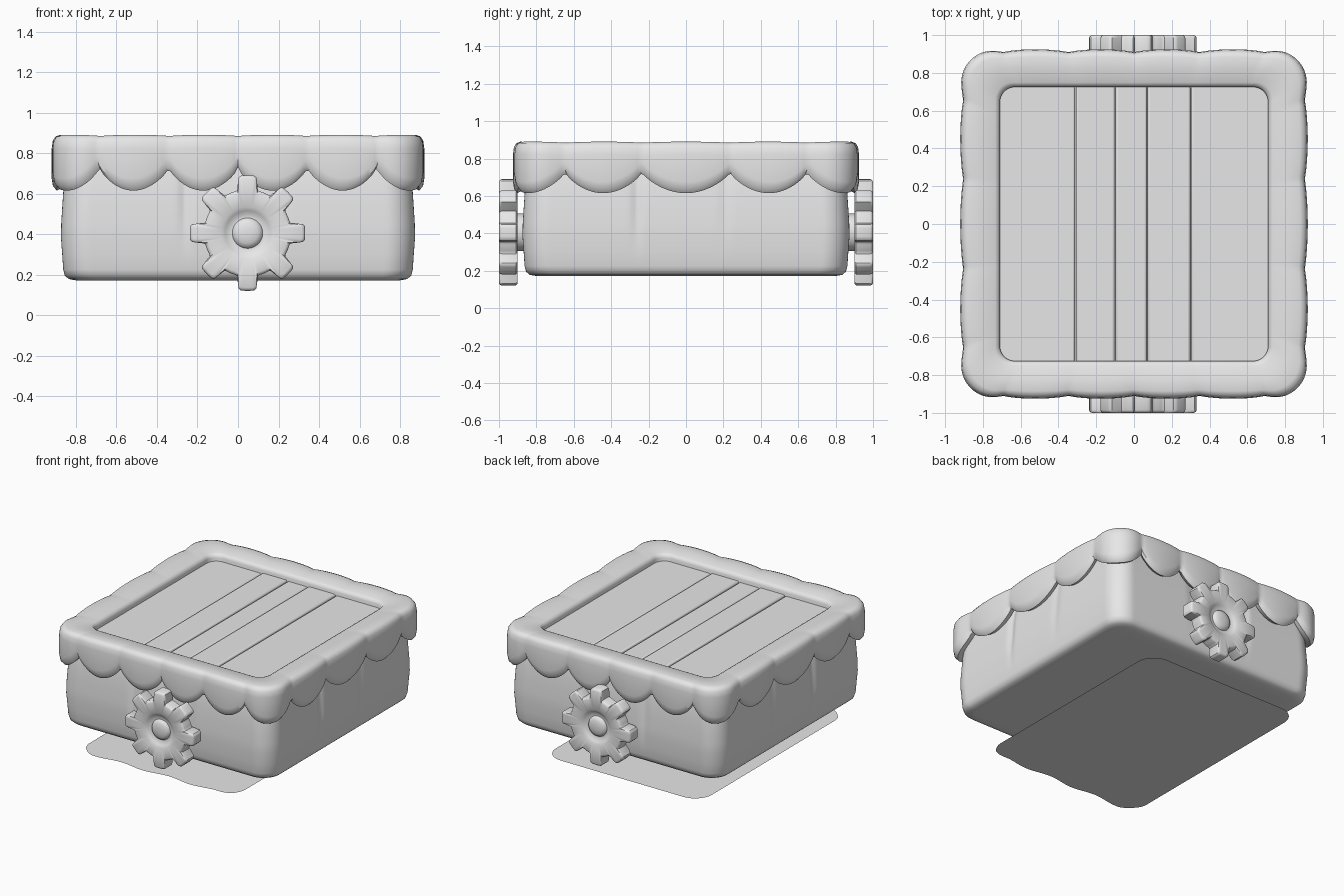
import bpy, bmesh, math

if "Cube" in bpy.data.objects:
    bpy.data.objects.remove(bpy.data.objects["Cube"])

grey = bpy.data.materials.new("plain grey")
grey.diffuse_color = (0.8, 0.8, 0.8, 1)
grey.use_nodes = True
grey.node_tree.nodes["Principled BSDF"].inputs["Base Color"].default_value = grey.diffuse_color


def finish(name, bm):
    bmesh.ops.recalc_face_normals(bm, faces=bm.faces)
    me = bpy.data.meshes.new(name)
    bm.to_mesh(me)
    bm.free()
    me.materials.append(grey)
    ob = bpy.data.objects.new(name, me)
    bpy.context.collection.objects.link(ob)
    return ob


def loft(name, rings, closed=False):
    """Join equal-length loops of points; cap both ends unless closed."""
    bm = bmesh.new()
    rows = [[bm.verts.new(p) for p in ring] for ring in rings]
    n = len(rows[0])
    pairs = list(zip(rows, rows[1:])) + ([(rows[-1], rows[0])] if closed else [])
    for a, b in pairs:
        for i in range(n):
            j = (i + 1) % n
            bm.faces.new((a[i], a[j], b[j], b[i]))
    if not closed:
        bm.faces.new(rows[0])
        bm.faces.new(rows[-1])
    return finish(name, bm)


def rounded_rect(hx, hy, r, straight=90, arc=16):
    """Counter-clockwise rounded rectangle with evenly divided sides."""
    corners = [(hx - r, -hy + r, -90), (hx - r, hy - r, 0),
               (-hx + r, hy - r, 90), (-hx + r, -hy + r, 180)]
    pts = []
    for k, (cx, cy, a0) in enumerate(corners):
        for i in range(arc + 1):
            a = math.radians(a0 + 90 * i / arc)
            pts.append((cx + r * math.cos(a), cy + r * math.sin(a)))
        nx, ny, na = corners[(k + 1) % 4]
        x0, y0 = pts[-1]
        a = math.radians(na)
        x1, y1 = nx + r * math.cos(a), ny + r * math.sin(a)
        for i in range(1, straight):
            t = i / straight
            pts.append((x0 + (x1 - x0) * t, y0 + (y1 - y0) * t))
    return pts


# --- scalloped rim -------------------------------------------------------
FRONT_CUSPS = [-0.70, -0.35, 0.0, 0.35, 0.70]
SIDE_CUSPS = [-0.66, -0.24, 0.24, 0.66]


def lobe(x, y):
    """0 at a cusp between scallops, 1 in the middle of a scallop."""
    u, cusps = (x, FRONT_CUSPS) if abs(y) > abs(x) else (y, SIDE_CUSPS)
    c = cusps[-1]
    if abs(u) > c:
        t = min(0.5, 0.5 * (abs(u) - c) / (0.867 - c))
    else:
        a, b = next((a, b) for a, b in zip(cusps, cusps[1:]) if u <= b + 1e-9)
        t = (u - a) / (b - a)
    return max(0.0, math.sin(math.pi * t)) ** 0.7


inner = rounded_rect(0.71, 0.725, 0.08)
outer = rounded_rect(0.92, 0.925, 0.19)
# (inner-to-outer fraction, height, measured from the scalloped hem?)
section = [(0, 0.76, 0), (0, 0.85, 0), (0.04, 0.868, 0), (0.12, 0.876, 0),
           (0.5, 0.882, 0), (0.8, 0.884, 0), (0.91, 0.875, 0), (0.975, 0.853, 0),
           (1, 0.815, 0), (1, 0.06, 1), (0.97, 0.022, 1), (0.88, 0, 1),
           (0.7, 0.02, 1), (0.6, 0.76, 0)]
rings = []
for f, z, hem in section:
    ring = []
    for (ax, ay), (bx, by) in zip(inner, outer):
        w = lobe(bx, by)
        g = f - 0.08 * (1 - w) * f ** 3
        h = z + (0.73 - 0.115 * w) if hem else z + 0.008 * w * f
        ring.append((ax + (bx - ax) * g, ay + (by - ay) * g, h))
    rings.append(ring)
loft("scalloped_rim", rings, closed=True)

# --- body with soft folds ------------------------------------------------
levels = [(0.74, 0.172), (0.80, 0.172), (0.835, 0.178), (0.855, 0.195), (0.863, 0.225),
          (0.868, 0.30), (0.874, 0.38), (0.873, 0.45), (0.868, 0.53),
          (0.862, 0.62), (0.85, 0.70), (0.83, 0.79)]
rings = []
for h, z in levels:
    ring = []
    for x, y in rounded_rect(h, h, 0.14 - (0.87 - h) * 0.3):
        on_front = abs(y) > abs(x)
        u = x if on_front else y
        depth = 0.014 * max(0, min(1, (z - 0.3) / 0.2))
        dent = depth * (math.exp(-((u + 0.26) / 0.025) ** 2)
                        + 0.5 * math.exp(-((u - 0.21) / 0.03) ** 2))
        s = 1 - dent / h
        ring.append((x, y * s, z) if on_front else (x * s, y, z))
    rings.append(ring)
loft("body", rings)

# --- plank top -----------------------------------------------------------
edges = [-0.73, -0.31, -0.10, 0.07, 0.30, 0.73]
tops = [0.825, 0.831, 0.826, 0.832, 0.826]
for k, (a, b) in enumerate(zip(edges, edges[1:])):
    bm = bmesh.new()
    bmesh.ops.create_cube(bm, size=1)
    for v in bm.verts:
        v.co = ((a + b) / 2 + v.co.x * (b - a - 0.004), v.co.y * 1.47,
                tops[k] if v.co.z > 0 else 0.77)
    plank = finish(f"plank_{k + 1}", bm)
    mod = plank.modifiers.new("soft edges", 'BEVEL')
    mod.width, mod.segments = 0.012, 3


# --- gears on front and back --------------------------------------------
def gear_radius(a):
    p = abs((a / (math.pi / 4) + 0.5) % 1 - 0.5)
    t = max(0, min(1, (p - 0.17) / 0.15))
    return 0.285 - 0.07 * t * t * (3 - 2 * t)


N = 160
angles = [2 * math.pi * i / N for i in range(N)]
# (radius, distance out, toothed?) from the back of the axle to the hub dome
gear_profile = [(0.10, 0.85, 0), (0.10, 0.90, 0), (-0.012, 0.90, 1), (0, 0.91, 1),
                (0, 0.985, 1), (-0.005, 0.995, 1), (-0.016, 1.0, 1),
                (0.13, 0.996, 0), (0.11, 0.985, 0), (0.09, 0.972, 0), (0.075, 0.972, 0),
                (0.068, 0.985, 0), (0.05, 0.994, 0), (0.02, 0.999, 0)]
for name, side in (("front_gear", -1), ("back_gear", 1)):
    rings = []
    for r, d, toothed in gear_profile:
        ring = []
        for a in angles:
            q = gear_radius(a) + r if toothed else r
            ring.append((0.047 + q * math.cos(a), side * d, 0.405 + q * math.sin(a)))
        rings.append(ring)
    loft(name, rings)

# --- thin sheet under the body -------------------------------------------
bm = bmesh.new()
sheet = []
for x, y in rounded_rect(0.645, 0.86, 0.14):
    if y < -0.8:
        y += 0.012 * math.sin(x * 16)
    sheet.append(bm.verts.new((x - 0.075, y, 0.002)))
bm.faces.new(sheet)
finish("base_sheet", bm)

# --- smooth shading ------------------------------------------------------
bpy.ops.object.select_all(action='DESELECT')
for ob in bpy.context.collection.objects:
    ob.select_set(True)
    bpy.context.view_layer.objects.active = ob
bpy.ops.object.shade_smooth_by_angle(angle=math.radians(40))
